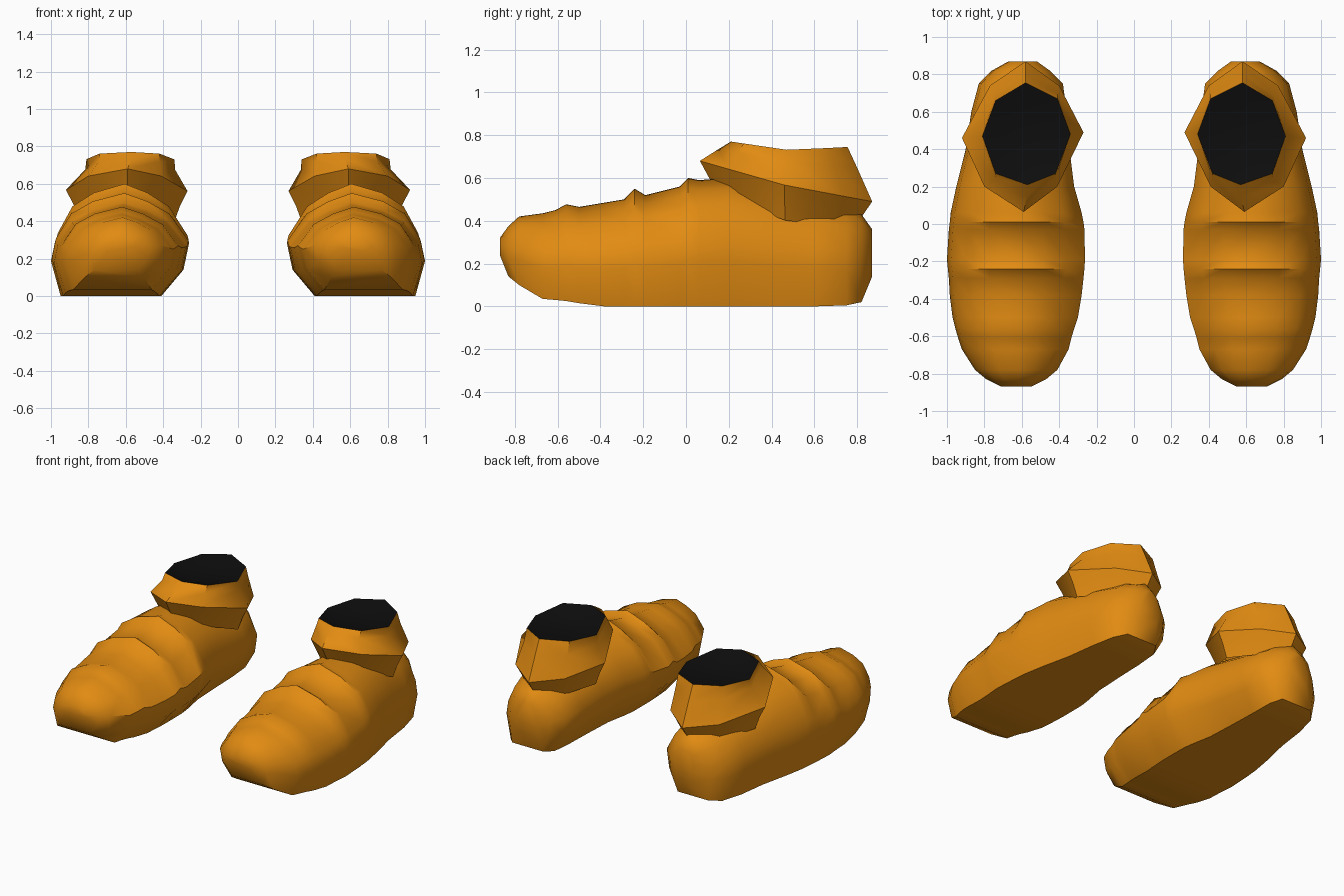
import bpy, bmesh, math

if "Cube" in bpy.data.objects:
    bpy.data.objects.remove(bpy.data.objects["Cube"])


def material(name, rgb):
    m = bpy.data.materials.new(name)
    m.diffuse_color = (*rgb, 1)
    m.use_nodes = True
    m.node_tree.nodes["Principled BSDF"].inputs["Base Color"].default_value = m.diffuse_color
    return m


orange = material("orange", (0.76, 0.26, 0.006))
black = material("black", (0.004, 0.004, 0.004))


def loft(name, rings, mat, cap_start=True, cap_end=True):
    """Skin closed rings in order, mirror to make the pair."""
    bm = bmesh.new()
    loops = [[bm.verts.new(p) for p in r] for r in rings]
    n = len(loops[0])
    for a, b in zip(loops, loops[1:]):
        for i in range(n):
            j = (i + 1) % n
            bm.faces.new((a[i], a[j], b[j], b[i]))
    if cap_start:
        bm.faces.new(loops[0])
    if cap_end:
        bm.faces.new(loops[-1])
    bmesh.ops.recalc_face_normals(bm, faces=bm.faces)
    me = bpy.data.meshes.new(name)
    bm.to_mesh(me)
    bm.free()
    ob = bpy.data.objects.new(name, me)
    bpy.context.collection.objects.link(ob)
    me.materials.append(mat)
    bpy.context.view_layer.objects.active = ob
    ob.select_set(True)
    bpy.ops.object.shade_smooth_by_angle(angle=math.radians(42))
    ob.select_set(False)
    mirror = ob.modifiers.new("pair", 'MIRROR')
    mirror.use_mirror_merge = False
    return ob


# Cross-section of the foot: (fraction across, fraction up)
SECTION = [(.2, 0), (.04, .27), (0, .54), (.14, .8), (.3, .92), (.47, 1),
           (.7, .92), (.86, .8), (.97, .56), (1, .36), (.93, 0)]

# Foot stations from toe to heel: y, bottom, top, inner x, outer x
STATIONS = [
    (-.87, .24, .32, .55, .71), (-.83, .14, .375, .47, .79),
    (-.78, .10, .42, .41, .85), (-.67, .035, .435, .35, .92),
    (-.61, .03, .45, .335, .94), (-.56, .025, .477, .32, .955),
    (-.50, .015, .465, .30, .97), (-.38, 0, .485, .28, .985),
    (-.29, 0, .50, .27, .99), (-.24, 0, .55, .265, .995),
    (-.19, 0, .52, .262, 1.0), (-.03, 0, .56, .265, .99),
    (.01, 0, .60, .27, .985), (.06, 0, .59, .28, .98),
    (.20, 0, .60, .32, .95), (.40, 0, .55, .345, .90),
    (.60, 0, .50, .36, .87), (.75, .005, .46, .38, .83),
    (.82, .02, .43, .45, .76), (.87, .14, .36, .52, .67)]
loft("shoe_foot", [[(xl + t * (xr - xl), y, zb + f * (zt - zb))
                    for t, f in SECTION]
                   for y, zb, zt, xl, xr in STATIONS], orange)

# Eight-sided collar outlines, seen from above, starting at the front
FLANGE = [(.59, .065), (.41, .20), (.27, .49), (.40, .74),
          (.58, .87), (.77, .74), (.92, .46), (.80, .20)]
RIM = [(.57, .21), (.42, .27), (.34, .48), (.41, .67),
       (.58, .755), (.74, .66), (.81, .47), (.74, .27)]


def tilted(outline, front, side, back):
    """Lift an outline to heights that run from front to side to back."""
    ys = [p[1] for p in outline]
    lo, hi = min(ys), max(ys)
    out = []
    for x, y in outline:
        t = (y - lo) / (hi - lo) * 2 - 1
        out.append((x, y, side + abs(t) * ((back if t > 0 else front) - side)))
    return out


def scaled(outline, s):
    return [(.59 + (x - .59) * s, .47 + (y - .47) * s) for x, y in outline]


# Shoulder follows the rim at the sides but stays on the slope front and back
SHOULDER = [(rx + (fx - rx) * .06, ry + (fy - ry) * .4)
            for (rx, ry), (fx, fy) in zip(RIM, FLANGE)]

rim = tilted(RIM, .77, .73, .745)
loft("ankle_collar", [
    tilted(scaled(FLANGE, .78), .52, .40, .36),
    tilted(scaled(FLANGE, .88), .59, .49, .42),
    tilted(FLANGE, .68, .565, .49),
    tilted(SHOULDER, .735, .675, .645),
    rim], orange, cap_start=False, cap_end=False)

# Dark opening, sunk slightly towards the middle
loft("ankle_opening", [
    rim, [(.577 + (x - .577) * .5, .48 + (y - .48) * .5, .715)
          for x, y in RIM]], black, cap_start=False)
